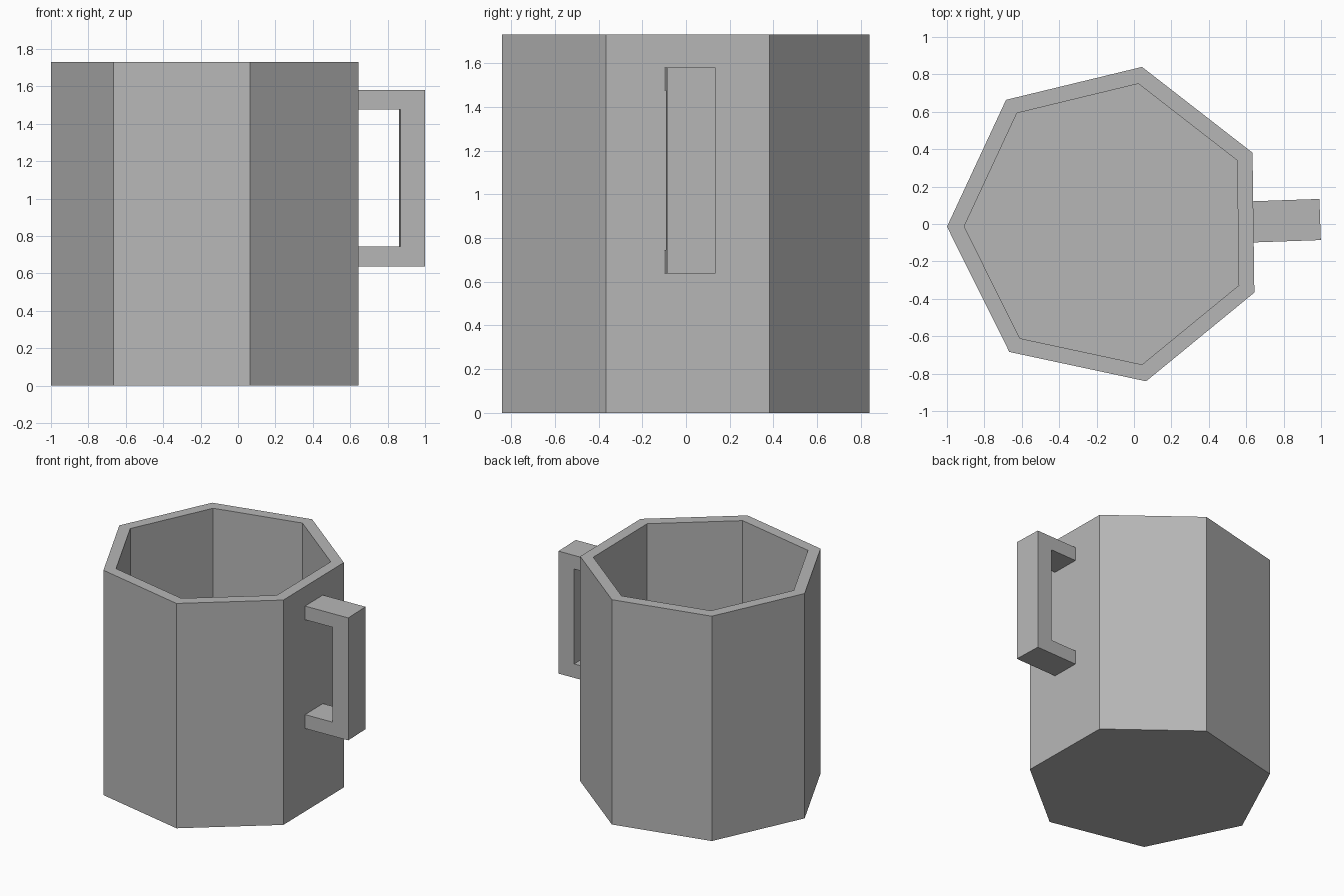
import bpy, bmesh
from math import sin, cos, tau, radians
from mathutils import Matrix

SIDES, CENTER_X, CENTER_Y, HEIGHT = 7, -0.138, -0.003, 1.73
OUTER_R, INNER_R, FLOOR = 0.862, 0.77, 0.09

old = bpy.data.objects.get("Cube")
if old:
    bpy.data.objects.remove(old, do_unlink=True)

grey = bpy.data.materials.new("plain_grey")
grey.use_nodes = True
colour = (0.47, 0.47, 0.47, 1)
grey.diffuse_color = colour
grey.node_tree.nodes["Principled BSDF"].inputs["Base Color"].default_value = colour


def finish(bm, name):
    bmesh.ops.recalc_face_normals(bm, faces=bm.faces[:])
    mesh = bpy.data.meshes.new(name)
    bm.to_mesh(mesh)
    bm.free()
    mesh.materials.append(grey)
    obj = bpy.data.objects.new(name, mesh)
    bpy.context.scene.collection.objects.link(obj)


def ring(bm, radius, z):
    """Seven-sided ring of vertices with one corner pointing to -x."""
    angles = [radians(180.75) + tau * i / SIDES for i in range(SIDES)]
    return [bm.verts.new((CENTER_X + radius * cos(a), CENTER_Y + radius * sin(a), z))
            for a in angles]


# Cup: outer wall, rim, inner wall, closed by a base and an inside floor
bm = bmesh.new()
rings = [ring(bm, r, z) for r, z in
         [(OUTER_R, 0), (OUTER_R, HEIGHT), (INNER_R, HEIGHT), (INNER_R, FLOOR)]]
for low, high in zip(rings, rings[1:]):
    for i in range(SIDES):
        j = (i + 1) % SIDES
        bm.faces.new((low[i], low[j], high[j], high[i]))
bm.faces.new(rings[0])
bm.faces.new(rings[-1])
finish(bm, "cup")

# Handle: square C profile extruded across its width, turned slightly
bm = bmesh.new()
root, inner, outer = 0.61, 0.865, 0.995
profile = [(root, 0.638), (outer, 0.638), (outer, 1.58), (root, 1.58),
           (root, 1.475), (inner, 1.475), (inner, 0.745), (root, 0.745)]
face = bm.faces.new([bm.verts.new((x, -0.11, z)) for x, z in profile])
side = bmesh.ops.extrude_face_region(bm, geom=[face])["geom"]
bmesh.ops.translate(bm, vec=(0, 0.22, 0),
                    verts=[v for v in side if isinstance(v, bmesh.types.BMVert)])
pivot = Matrix.Translation((outer, 0, 0))
turn = pivot @ Matrix.Rotation(radians(2), 4, "Z") @ pivot.inverted()
bmesh.ops.transform(bm, matrix=Matrix.Translation((0, 0.024, 0)) @ turn, verts=bm.verts[:])
finish(bm, "handle")
